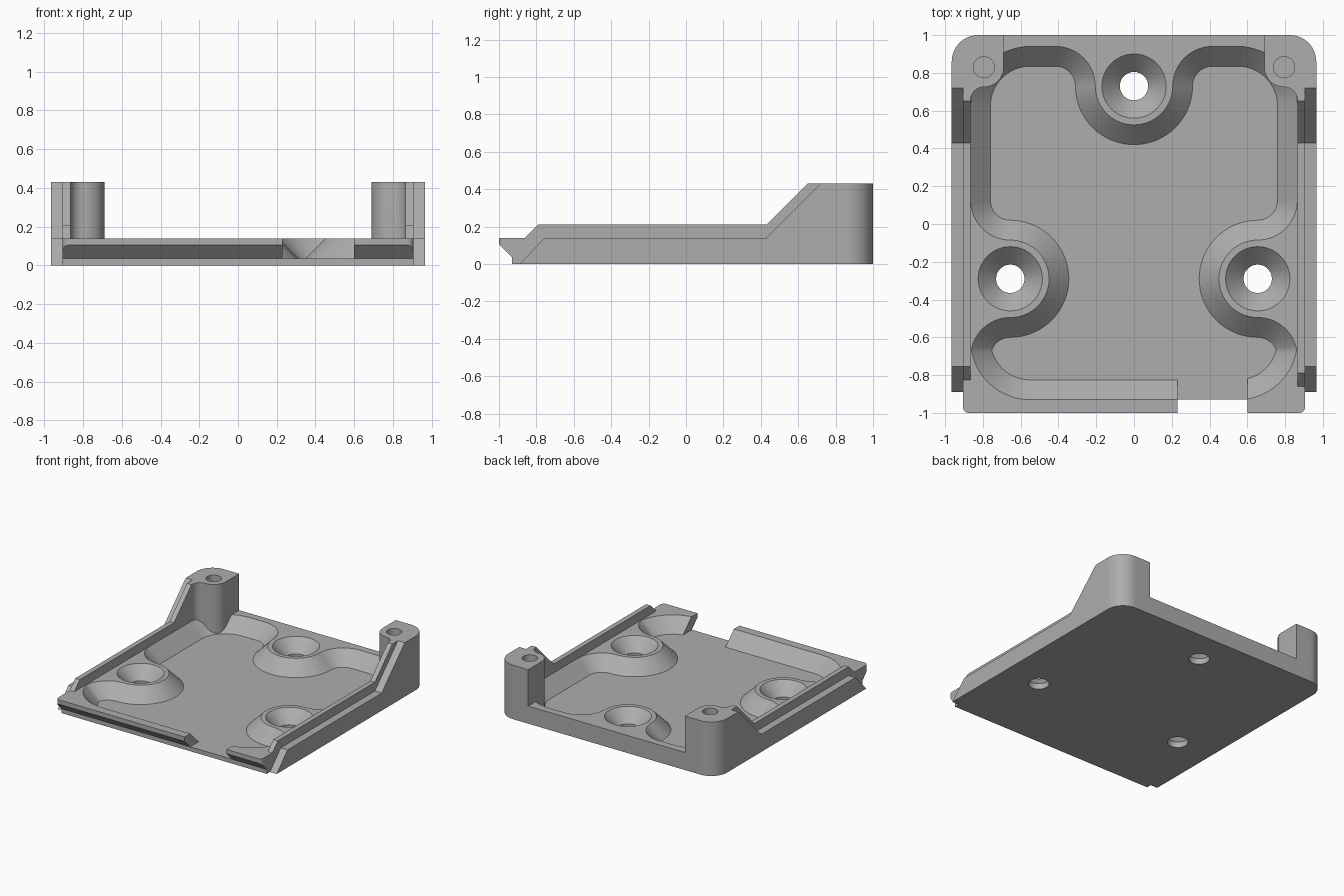
import bpy, bmesh
from math import sin, cos, radians, degrees, atan2, hypot, sqrt

if "Cube" in bpy.data.objects:
    bpy.data.objects.remove(bpy.data.objects["Cube"])

grey = bpy.data.materials.new("plain grey")
grey.diffuse_color = (0.42, 0.42, 0.42, 1)
grey.use_nodes = True
grey.node_tree.nodes["Principled BSDF"].inputs["Base Color"].default_value = grey.diffuse_color


def loft(name, rings):
    """Closed solid through matching rings of points."""
    bm = bmesh.new()
    loops = [[bm.verts.new(p) for p in ring] for ring in rings]
    n = len(loops[0])
    for a, b in zip(loops, loops[1:]):
        for i in range(n):
            j = (i + 1) % n
            bm.faces.new((a[i], a[j], b[j], b[i]))
    bm.faces.new(loops[0][::-1])
    bm.faces.new(loops[-1])
    bmesh.ops.recalc_face_normals(bm, faces=bm.faces)
    mesh = bpy.data.meshes.new(name)
    bm.to_mesh(mesh)
    bm.free()
    mesh.materials.append(grey)
    obj = bpy.data.objects.new(name, mesh)
    bpy.context.collection.objects.link(obj)
    return obj


def prism_z(name, pts, z0, z1):
    return loft(name, [[(x, y, z) for x, y in pts] for z in (z0, z1)])


def prism_x(name, pts, x0, x1):
    return loft(name, [[(x, y, z) for y, z in pts] for x in (x0, x1)])


def lathe(name, x, y, profile, n=64):
    return loft(name, [[(px, py, z) for px, py in arc(x, y, r, 0, 360, n)[:-1]] for r, z in profile])


def arc(cx, cy, r, a0, a1, n=16):
    angles = [radians(a0 + (a1 - a0) * i / n) for i in range(n + 1)]
    return [(cx + r * cos(a), cy + r * sin(a)) for a in angles]


def mirrored(half):
    return half + [(-x, y) for x, y in reversed(half) if abs(x) > 1e-5]


def combine(target, other, operation):
    mod = target.modifiers.new(operation, "BOOLEAN")
    mod.operation, mod.solver, mod.object = operation, "EXACT", other
    bpy.context.view_layer.objects.active = target
    bpy.ops.object.modifier_apply(modifier=mod.name)
    bpy.data.objects.remove(other)


def pocket_outline(t):
    """Pocket edge, grown by t from the floor outline; it wraps three bosses."""
    fillet, corner, boss = 0.105 + t, 0.21 + t, 0.31 - t
    ax, ay, bx, by = -0.655, -0.705, -0.55, -0.615
    # crease where the front fillet meets the front corner
    d = hypot(bx - ax, by - ay)
    ux, uy = (bx - ax) / d, (by - ay) / d
    a = (d * d + fillet ** 2 - corner ** 2) / (2 * d)
    h = sqrt(fillet ** 2 - a * a)
    px, py = ax + a * ux - h * uy, ay + a * uy + h * ux
    end_a = degrees(atan2(py - ay, px - ax)) % 360
    start_b = degrees(atan2(py - by, px - bx)) % 360
    half = arc(0, 0.73, boss, -90, -180, 20)
    half += arc(-0.415, 0.73, fillet, 0, 90)[1:]
    half += arc(-0.55, 0.625, corner, 90, 180)
    half += arc(-0.655, 0.125, fillet, 180, 270)
    half += arc(-0.655, -0.29, boss, 90, -90, 36)[1:]
    half += arc(ax, ay, fillet, 90, end_a)[1:]
    half += arc(bx, by, corner, start_b, 270)[1:]
    return mirrored(half)


# Tray slab with undercut front lip, trimmed to the rounded plan
tray = prism_x("tray", [(-0.93, 0), (1, 0), (1, 0.14), (-1, 0.14), (-1, 0.105), (-0.93, 0.035)],
               -0.905, 0.905)
plan = mirrored(arc(-0.825, 0.86, 0.14, 90, 180) + [(-0.965, -0.89), (-0.93, -0.89), (-0.93, -0.95)]
                + [(-0.905, -0.95)] + arc(-0.875, -0.97, 0.03, 180, 270, 6))
combine(tray, prism_z("plan_trim", plan, -0.1, 0.5), "INTERSECT")

# Sloped pocket and front cable gap
levels = ((0, 0.035), (0.105, 0.14), (0.115, 0.15))
pocket = loft("pocket", [[(x, y, z) for x, y in pocket_outline(t)] for t, z in levels])
combine(tray, pocket, "DIFFERENCE")
gap = prism_z("front_gap", [(0.23, -1.1), (0.6, -1.1), (0.6, -0.815), (0.23, -0.815)], 0.035, 0.3)
combine(tray, gap, "DIFFERENCE")

# Countersunk screw holes through the bosses
for x, y in ((0, 0.73), (-0.655, -0.29), (0.655, -0.29)):
    hole = lathe("screw_hole", x, y, [(0.075, -0.1), (0.075, 0.045), (0.17, 0.14), (0.18, 0.15)])
    combine(tray, hole, "DIFFERENCE")

for s, front in ((-1, -0.755), (1, -0.79)):
    # Low outer ledge and taller inner rail, both ramping up to the post
    ledge = prism_x("outer_ledge", [(-0.89, 0), (0.8, 0), (0.8, 0.43), (0.72, 0.43),
                                    (0.43, 0.14), (-0.755, 0.14)], s * 0.905, s * 0.965)
    combine(tray, ledge, "UNION")
    rail = prism_x("inner_rail", [(front - 0.07, 0.14), (0.8, 0.14), (0.8, 0.43), (0.65, 0.43),
                                  (0.43, 0.21), (front, 0.21)], s * 0.865, s * 0.905)
    combine(tray, rail, "UNION")
    # Corner post with a blind hole
    pts = [(-0.69, 1)] + arc(-0.795, 0.83, 0.105, 0, -90) + arc(-0.795, 0.655, 0.07, 90, 180, 10)[1:]
    pts += [(-0.905, 0.655), (-0.905, 0.73), (-0.965, 0.73)] + arc(-0.825, 0.86, 0.14, 180, 90)
    post = prism_z("corner_post", [(-s * x, y) for x, y in pts], 0, 0.43)
    combine(tray, post, "UNION")
    combine(tray, lathe("post_hole", s * 0.795, 0.83, [(0.056, 0.14), (0.056, 0.5)], 32), "DIFFERENCE")

# Smooth curved walls, sharp edges kept
bpy.ops.object.select_all(action="DESELECT")
tray.select_set(True)
bpy.context.view_layer.objects.active = tray
bpy.ops.object.shade_smooth_by_angle(angle=radians(25))
